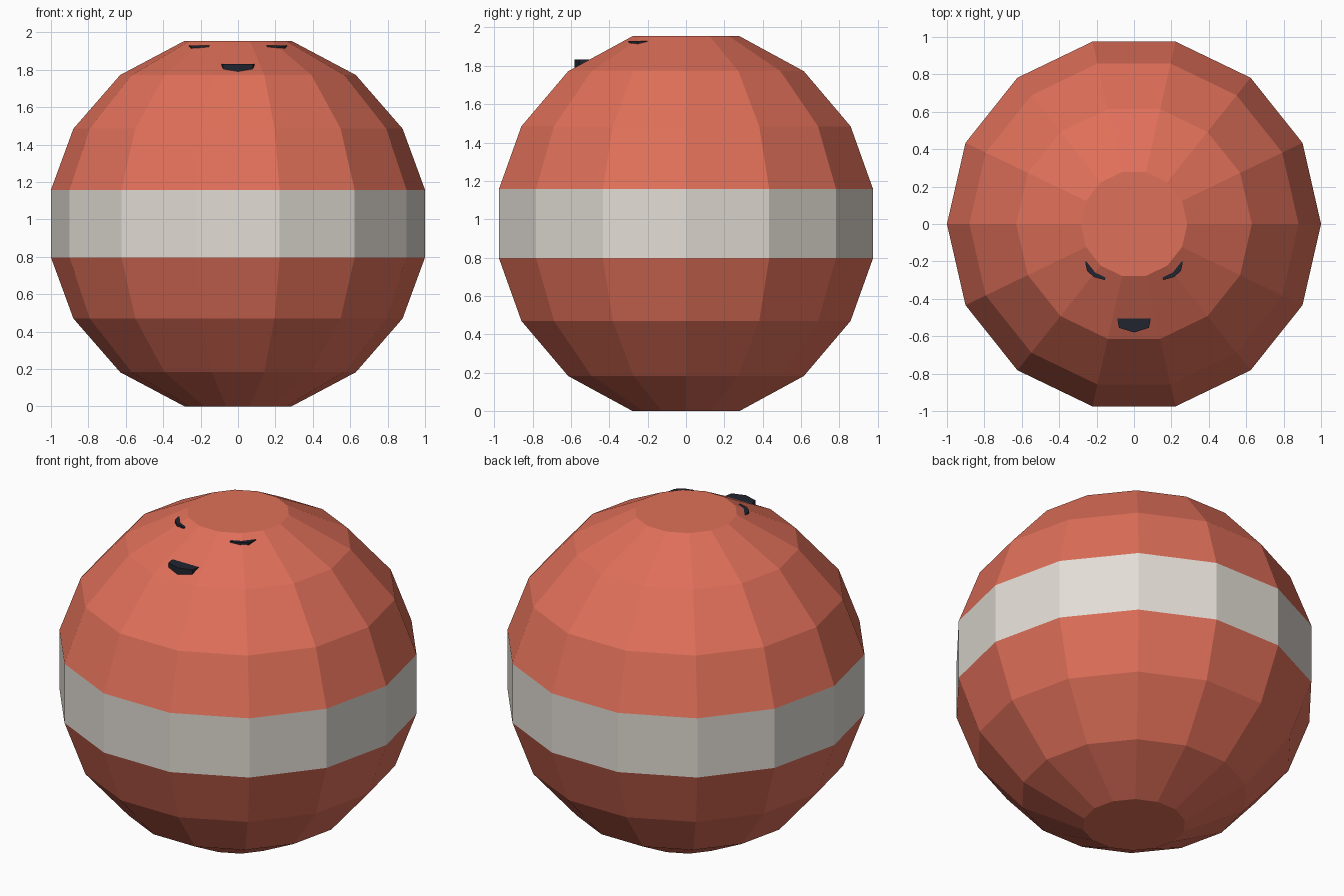
import bpy, bmesh, math

if "Cube" in bpy.data.objects:
    bpy.data.objects.remove(bpy.data.objects["Cube"])


def material(name, rgb):
    m = bpy.data.materials.new(name)
    m.diffuse_color = (*rgb, 1.0)
    m.use_nodes = True
    m.node_tree.nodes["Principled BSDF"].inputs["Base Color"].default_value = m.diffuse_color
    return m


RED = material("coral red", (0.74, 0.160, 0.100))
CREAM = material("warm white", (0.76, 0.72, 0.66))
DARK = material("dark navy", (0.015, 0.018, 0.030))


def finish(bm, name, mats):
    bmesh.ops.recalc_face_normals(bm, faces=bm.faces)
    mesh = bpy.data.meshes.new(name)
    bm.to_mesh(mesh)
    bm.free()
    for m in mats:
        mesh.materials.append(m)
    ob = bpy.data.objects.new(name, mesh)
    bpy.context.collection.objects.link(ob)
    return ob


# Faceted round body with a pale belt, 14 sides
SIDES = 14
HEIGHT = 1.955
half = [(0.285, 0.0), (0.63, 0.183), (0.88, 0.47), (1.0, 0.797)]
profile = half + [(r, HEIGHT - z) for r, z in reversed(half)]

bm = bmesh.new()
rings = [[bm.verts.new((r * math.cos(math.tau * i / SIDES),
                        r * math.sin(math.tau * i / SIDES), z))
          for i in range(SIDES)] for r, z in profile]
for k, (low, high) in enumerate(zip(rings, rings[1:])):
    for i in range(SIDES):
        j = (i + 1) % SIDES
        f = bm.faces.new((low[i], low[j], high[j], high[i]))
        f.material_index = 1 if k == 3 else 0  # middle row is the belt
bm.faces.new(rings[0])
bm.faces.new(rings[-1])
finish(bm, "body", [RED, CREAM])


# Face details: upright prisms sunk into the sloping top
def prism(name, outline, z0, z1):
    bm = bmesh.new()
    bottom = bm.faces.new([bm.verts.new((x, y, z0)) for x, y in outline])
    top = bmesh.ops.extrude_face_region(bm, geom=[bottom])["geom"]
    verts = [v for v in top if isinstance(v, bmesh.types.BMVert)]
    bmesh.ops.translate(bm, verts=verts, vec=(0, 0, z1 - z0))
    return finish(bm, name, [DARK])


prism("nose", [(-0.09, -0.48), (-0.09, -0.505), (-0.08, -0.555), (0.0, -0.58),
               (0.08, -0.555), (0.09, -0.505), (0.09, -0.48)], 1.775, 1.832)

eye = [(0.262, 0.200), (0.251, 0.251), (0.214, 0.284), (0.155, 0.300),
       (0.150, 0.270), (0.190, 0.220), (0.230, 0.195)]
for side, label in ((-1, "left_eye"), (1, "right_eye")):
    prism(label, [(side * x, -y) for x, y in eye], 1.895, 1.93)
